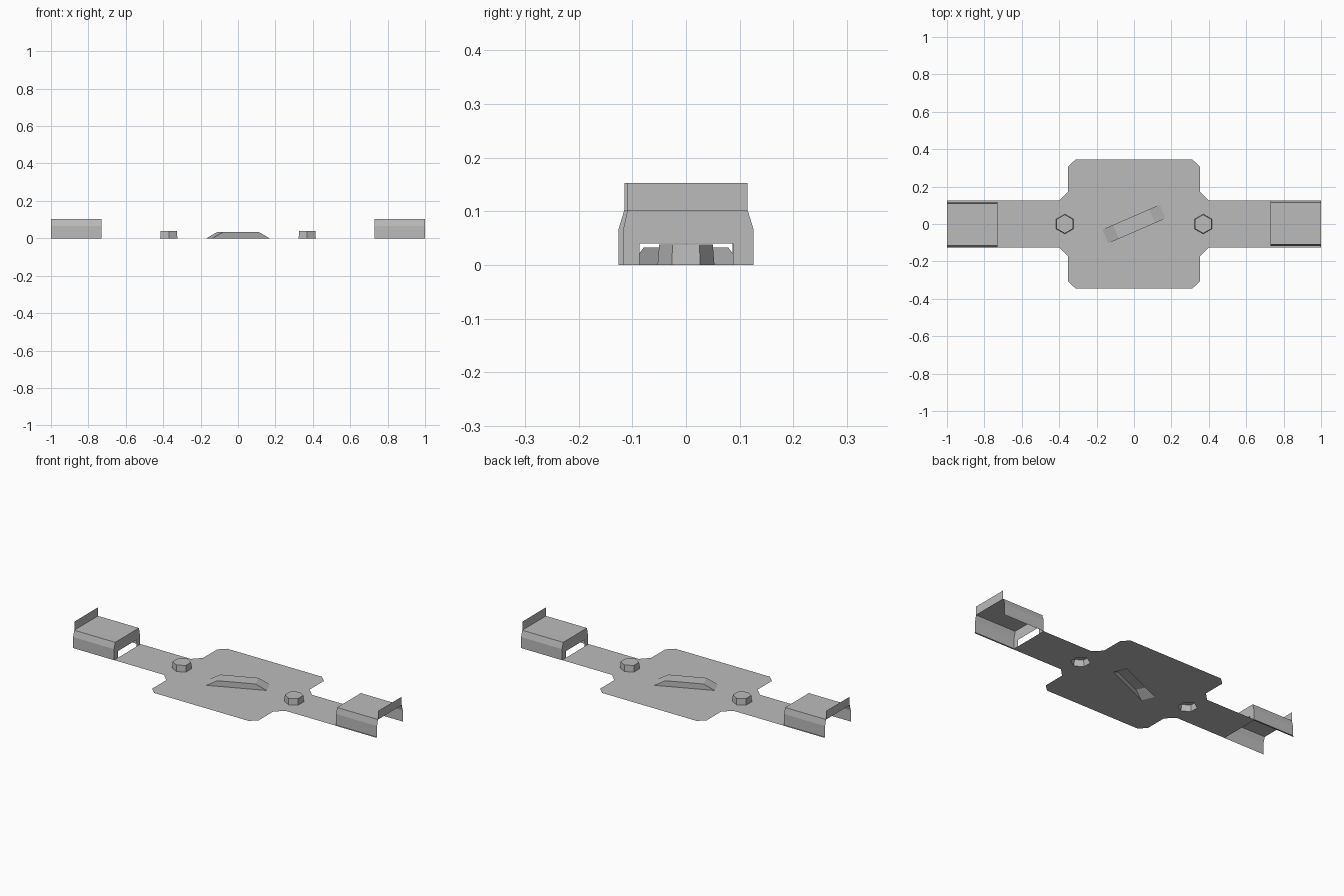
import bpy
import bmesh
import math
from mathutils import Matrix, Vector

cube = bpy.data.objects.get("Cube")
if cube:
    bpy.data.objects.remove(cube, do_unlink=True)

steel = bpy.data.materials.new("plain grey steel")
steel.use_nodes = True
GREY = (0.5, 0.5, 0.5, 1)
steel.diffuse_color = GREY
steel.node_tree.nodes["Principled BSDF"].inputs["Base Color"].default_value = GREY


def finish(name, bm):
    mesh = bpy.data.meshes.new(name)
    bm.to_mesh(mesh)
    bm.free()
    mesh.materials.append(steel)
    obj = bpy.data.objects.new(name, mesh)
    bpy.context.collection.objects.link(obj)
    return obj


def face(bm, points):
    return bm.faces.new([bm.verts.new(p) for p in points])


def strip(bm, lower, upper, closed=False):
    """Join two matching rows of points with quads."""
    a = [bm.verts.new(p) for p in lower]
    b = [bm.verts.new(p) for p in upper]
    n = len(a)
    for i in range(n if closed else n - 1):
        j = (i + 1) % n
        bm.faces.new((a[i], a[j], b[j], b[i]))
    return a, b


def hexagon(cx, radius, z):
    angles = [math.radians(30 + 60 * i) for i in range(6)]
    return [Vector((cx + radius * math.cos(t), radius * math.sin(t), z)) for t in angles]


TURN = Matrix.Rotation(math.radians(23.5), 4, "Z")
BOSS_X = 0.37


def bar_outline(half_length, z, half_width=0.04):
    return [TURN @ Vector((sx * half_length, sy * half_width, z))
            for sx, sy in ((-1, -1), (1, -1), (1, 1), (-1, 1))]


# Flat base plate with arms, open beneath the pressed shapes
quarter = [(0.73, 0.125), (0.4, 0.125), (0.352, 0.173), (0.352, 0.307), (0.312, 0.345)]
outline = quarter + [(-x, y) for x, y in reversed(quarter)]
outline += [(-x, -y) for x, y in outline]
loops = [[Vector((x, y, 0)) for x, y in outline], bar_outline(0.167, 0)]
loops += [hexagon(side * BOSS_X, 0.053, 0) for side in (-1, 1)]
bm = bmesh.new()
for loop in loops:
    verts = [bm.verts.new(p) for p in loop]
    for i, v in enumerate(verts):
        bm.edges.new((v, verts[(i + 1) % len(verts)]))
bmesh.ops.triangle_fill(bm, edges=bm.edges[:], use_beauty=True, normal=(0, 0, 1))
bmesh.ops.recalc_face_normals(bm, faces=bm.faces[:])
if sum(f.normal.z for f in bm.faces) < 0:
    bmesh.ops.reverse_faces(bm, faces=bm.faces[:])
finish("base_plate", bm)

# Raised slanted rib with ramped ends
bm = bmesh.new()
low, high = strip(bm, bar_outline(0.167, 0), bar_outline(0.105, 0.033), closed=True)
bm.faces.new(high)
finish("centre_rib", bm)

# Six-sided bosses
for side, label in ((1, "left"), (-1, "right")):
    bm = bmesh.new()
    low, high = strip(bm, hexagon(side * BOSS_X, 0.053, 0),
                      hexagon(side * BOSS_X, 0.05, 0.038), closed=True)
    bm.faces.new(high)
    finish(label + "_hex_boss", bm)

# Folded sleeves at both ends: open outside, notched wall inside, upright flap
IN_X, OUT_X, TOP = 0.73, 1.0, 0.102
profile = [(0.126, 0), (0.126, 0.066), (0.115, TOP),
           (-0.109, TOP), (-0.117, 0.066), (-0.117, 0)]
notch = [(-0.087, 0), (-0.087, 0.04), (0.088, 0.04), (0.088, 0)]
for label, angle in (("left", 0), ("right", math.pi)):
    bm = bmesh.new()
    strip(bm, [(IN_X, y, z) for y, z in profile], [(OUT_X, y, z) for y, z in profile])
    face(bm, [(IN_X, y, z) for y, z in profile + notch])
    face(bm, [(OUT_X, y, z) for y, z in
              ((-0.109, TOP), (0.115, TOP), (0.115, 0.153), (-0.109, 0.153))])
    # narrow lip along the foot of the inset wall
    face(bm, [(x, y, 0) for x, y in
              ((IN_X, -0.126), (OUT_X, -0.126), (OUT_X, -0.117), (IN_X, -0.117))])
    bmesh.ops.remove_doubles(bm, verts=bm.verts[:], dist=0.0001)
    bmesh.ops.transform(bm, matrix=Matrix.Rotation(angle, 4, "Z"), verts=bm.verts[:])
    bmesh.ops.recalc_face_normals(bm, faces=bm.faces[:])
    roof = max(bm.faces, key=lambda f: abs(f.normal.z) * f.calc_center_median().z)
    if roof.normal.z < 0:
        bmesh.ops.reverse_faces(bm, faces=bm.faces[:])
    finish(label + "_end_sleeve", bm)
